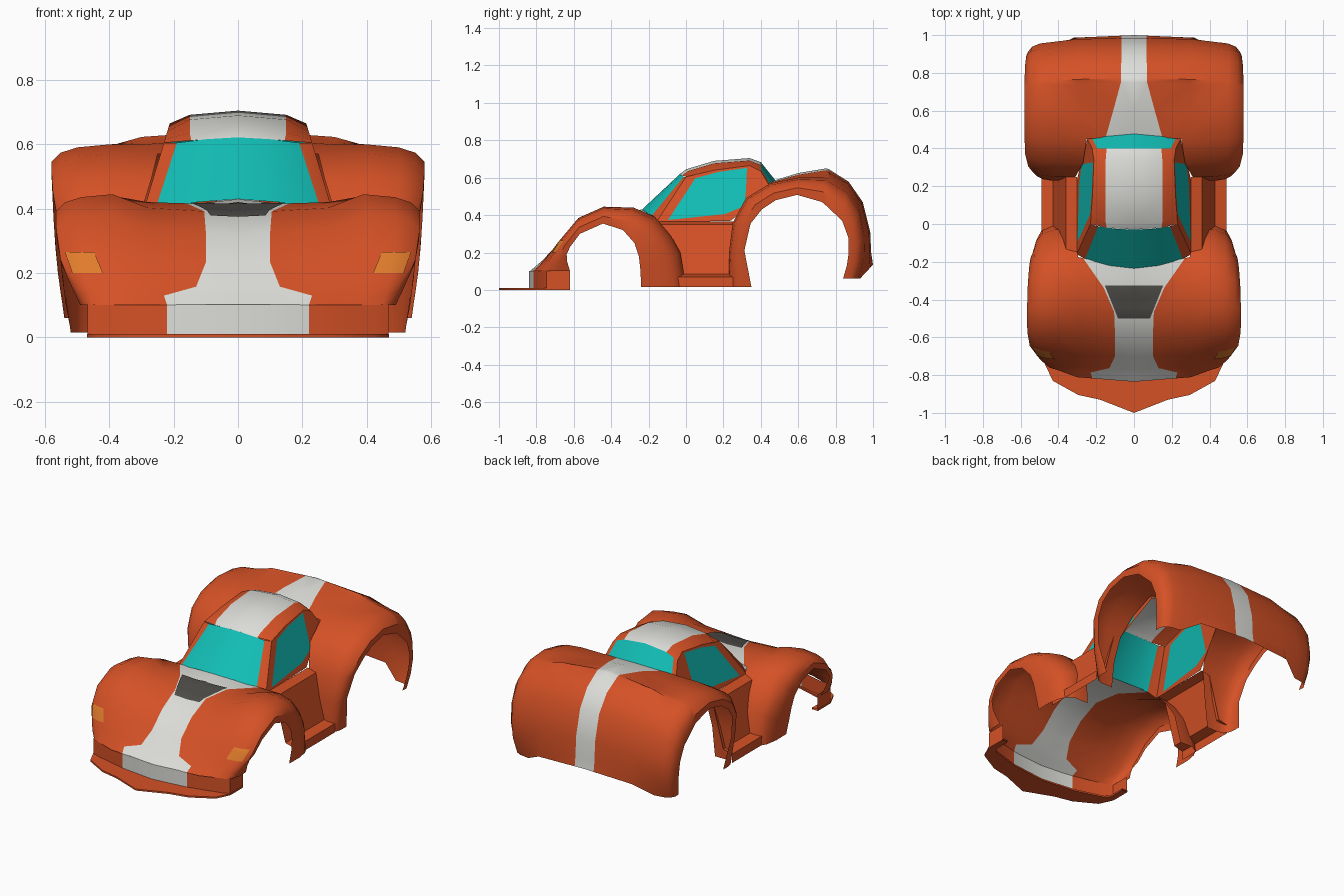
import bpy, bmesh
from mathutils import Vector
from mathutils.bvhtree import BVHTree

if "Cube" in bpy.data.objects:
    bpy.data.objects.remove(bpy.data.objects["Cube"])

COLOURS = {
    "orange_paint": (0.66, 0.082, 0.019, 1),
    "white_stripe": (0.72, 0.72, 0.69, 1),
    "teal_glass": (0.006, 0.52, 0.47, 1),
    "dark_vent": (0.075, 0.072, 0.065, 1),
    "amber_light": (0.74, 0.2, 0.025, 1),
}
ORANGE, WHITE, GLASS, DARK, AMBER = range(5)
MATS = []
for mat_name, rgba in COLOURS.items():
    m = bpy.data.materials.new(mat_name)
    m.diffuse_color = rgba
    m.use_nodes = True
    m.node_tree.nodes["Principled BSDF"].inputs["Base Color"].default_value = m.diffuse_color
    MATS.append(m)


def make(name, faces, ref=(0.2, None, 0.1)):
    """Mirrored object from (points, colour) faces; returns a ray tree of the half mesh."""
    bm = bmesh.new()
    for pts, colour in faces:
        f = bm.faces.new([bm.verts.new(p) for p in pts])
        f.material_index = colour
    bmesh.ops.remove_doubles(bm, verts=bm.verts[:], dist=0.0005)
    bmesh.ops.recalc_face_normals(bm, faces=bm.faces[:])
    ys = [v.co.y for v in bm.verts]
    centre = Vector((ref[0], (min(ys) + max(ys)) / 2 if ref[1] is None else ref[1], ref[2]))
    bm.normal_update()
    out = sum(f.calc_area() * f.normal.dot((f.calc_center_median() - centre).normalized())
              for f in bm.faces)
    if out < 0:
        bmesh.ops.reverse_faces(bm, faces=bm.faces[:])
    tree = BVHTree.FromBMesh(bm)
    me = bpy.data.meshes.new(name)
    bm.to_mesh(me)
    bm.free()
    for m in MATS:
        me.materials.append(m)
    ob = bpy.data.objects.new(name, me)
    bpy.context.collection.objects.link(ob)
    bpy.ops.object.select_all(action='DESELECT')
    ob.select_set(True)
    bpy.context.view_layer.objects.active = ob
    bpy.ops.object.shade_smooth_by_angle(angle=0.7)
    mod = ob.modifiers.new("mirror", 'MIRROR')
    mod.use_clip = True
    return tree


def loft(rows, colour=lambda i, j: ORANGE):
    """Quads between neighbouring rows of points; colour None leaves a hole."""
    faces = []
    for i in range(len(rows) - 1):
        for j in range(len(rows[0]) - 1):
            c = colour(i, j)
            if c is not None:
                faces.append(([rows[i][j], rows[i + 1][j], rows[i + 1][j + 1], rows[i][j + 1]], c))
    return faces


def shell_row(cen, w, x2, k, crown, xc, xs, arch):
    """Half section: centre, stripe edge, valley, fender crown, side, wheel arch edge."""
    C, K, A = Vector(cen or crown), Vector(crown), Vector(arch)
    mid = C.lerp(K, k)
    row = [(0, *C), (w, *C.lerp(mid, w / x2)), (x2, *mid), (xc, *K)]
    for a, b in ((0.55, 0.1), (0.84, 0.28), (1, 0.58), (0.985, 1)):
        row.append((xc + (xs - xc) * a, *K.lerp(A, b)))
    return row


# front body: nose, bonnet and front fenders down to the sill
front = [shell_row(*s) for s in (
    ((-.835, .10), .22, .30, .4, (-.775, .10), .40, .490, (-.62, .10)),
    ((-.800, .13), .23, .30, .4, (-.755, .13), .40, .510, (-.635, .15)),
    ((-.770, .155), .13, .29, .4, (-.73, .17), .40, .528, (-.638, .19)),
    ((-.700, .23), .10, .28, .3, (-.68, .26), .40, .552, (-.62, .23)),
    ((-.600, .32), .10, .28, .3, (-.575, .385), .40, .565, (-.567, .30)),
    ((-.470, .385), .105, .28, .3, (-.44, .445), .39, .566, (-.444, .355)),
    ((-.350, .412), .16, .28, .3, (-.28, .44), .39, .562, (-.337, .32)),
    ((-.235, .43), .27, .295, .85, (-.165, .39), .40, .555, (-.275, .25)),
    (None, .1, .31, 1, (-.08, .29), .41, .548, (-.252, .18)),
    (None, .1, .33, 1, (-.03, .20), .42, .537, (-.243, .10)),
    (None, .1, .35, 1, (0, .015), .44, .520, (-.24, .015)),
)]
body_tree = make("front_body", loft(front, lambda i, j: (
    None if i >= 7 and j < 2 else WHITE if j == 0 else ORANGE)))

# rear body: rear fenders, deck and tail
rear = [shell_row(*s) for s in (
    (None, .1, .36, 1, (.23, .015), .44, .500, (.35, .015)),
    (None, .1, .34, 1, (.23, .20), .43, .530, (.312, .21)),
    (None, .1, .31, 1, (.25, .36), .42, .560, (.345, .355)),
    (None, .1, .27, 1, (.32, .49), .41, .576, (.405, .43)),
    ((.470, .585), .15, .25, 1, (.45, .57), .40, .580, (.48, .48)),
    ((.600, .625), .11, .29, 1, (.60, .60), .40, .580, (.594, .508)),
    ((.750, .650), .07, .30, .9, (.74, .60), .40, .580, (.727, .47)),
    ((.770, .642), .07, .30, .4, (.76, .595), .40, .580, (.75, .45)),
    ((.870, .578), .067, .30, .3, (.86, .54), .41, .576, (.835, .37)),
    ((.945, .470), .065, .30, .3, (.93, .44), .42, .570, (.868, .28)),
    ((.985, .310), .065, .30, .3, (.965, .29), .42, .562, (.87, .20)),
    ((.990, .200), .065, .30, .3, (.962, .17), .43, .552, (.86, .13)),
    ((1.00, .135), .065, .32, .2, (.93, .06), .43, .540, (.84, .06)),
)]
make("rear_body", loft(rear, lambda i, j: (
    None if i < 4 and j < 2 else WHITE if j == 0 else ORANGE)))

# doors and side skirts
door_profile = ((.3025, .365), (.36, .35), (.43, .085), (.49, .07), (.49, .015))
make("doors", loft([[(x, y, z) for x, z in door_profile] for y in (-.15, -.03, .1, .25)]))


def side(y, z):
    """Point on the sloping cabin side."""
    return (.295 - (z - .39) * .3, y, z)


# cabin sides: frame around an inset window
frame = [side(*p) for p in ((-.16, .36), (0, .605), (.15, .64), (.34, .665),
                            (.40, .635), (.45, .55), (.24, .37))]
glass = [side(*p) for p in ((-.096, .374), (.05, .597), (.17, .63), (.326, .653),
                            (.322, .56), (.315, .45), (.21, .406))]
make("cabin_side_frames", loft(list(zip(frame + frame[:1], glass + glass[:1]))))
make("side_windows", [(glass, GLASS)])

# windscreen and front pillars
make("windscreen", loft([
    [(0, -.235, .43), (.13, -.22, .42), (.258, -.185, .395), frame[0]],
    [(0, -.03, .622), (.10, -.025, .616), (.19, -.012, .605), frame[1]],
], lambda i, j: ORANGE if j == 2 else GLASS))

# roof with its stripe
make("roof", loft([
    [(0, -.03, .622), (.145, -.02, .612), frame[1]],
    [(0, .0, .645), (.15, .01, .635), side(.05, .617)],
    [(0, .15, .69), (.15, .15, .677), frame[2]],
    [(0, .34, .705), (.15, .34, .692), frame[3]],
    [(0, .40, .683), (.145, .40, .668), frame[4]],
], lambda i, j: WHITE if j == 0 else ORANGE))

# rear window and rear pillars
make("rear_window", loft([
    [(0, .40, .683), (.145, .40, .668), (.195, .40, .648), frame[4]],
    [(0, .48, .583), (.15, .468, .572), (.222, .455, .556), frame[5]],
], lambda i, j: ORANGE if j == 2 else GLASS))

# front bumper wall and flat splitter
plan = ((0, -.84), (.22, -.815), (.425, -.765), (.468, -.745), (.468, -.62))
lip = ((0, -1), (.18, -.93), (.295, -.905), (.43, -.83), (.47, -.745), (.47, -.62))
inner = ((0, -.83), (.13, -.815), (.22, -.805), (.41, -.75), (.43, -.72), (.43, -.62))
make("front_bumper", loft([[(x, y, z) for x, y in plan] for z in (.006, .102)],
                          lambda i, j: WHITE if j == 0 else ORANGE), (.2, -.6, .05))
make("front_splitter", loft([[(x, y, z) for x, y in pts] for pts, z in
                             ((inner, .01), (lip, .01), (lip, 0), (inner, 0), (inner, .01))]),
     (.2, -.8, .005))


def drape(name, corners, origin, direction, colour, n=6):
    """Thin plate laid on the front body by casting a grid of rays."""
    a, b, c, d = [Vector(p) for p in corners]
    rows = []
    for i in range(n + 1):
        row = []
        for j in range(n + 1):
            p = a.lerp(b, j / n).lerp(d.lerp(c, j / n), i / n)
            hit, nor, _, _ = body_tree.ray_cast(origin(p), Vector(direction))
            if hit is None:
                hit, nor, _, _ = body_tree.find_nearest(origin(p) + Vector(direction))
            row.append(hit - Vector(direction) * 0.005)
        rows.append(row)
    make(name, loft(rows, lambda i, j: colour), (.2, -.4, .1))


# bonnet vent and headlights
drape("bonnet_vent", ((0, -.50), (.085, -.50), (.155, -.325), (0, -.325)),
      lambda p: Vector((p.x, p.y, 1)), (0, 0, -1), DARK)
drape("headlights", ((.42, .20), (.515, .20), (.538, .265), (.447, .265)),
      lambda p: Vector((p.x, -1.6, p.y)), (0, 1, 0), AMBER)
